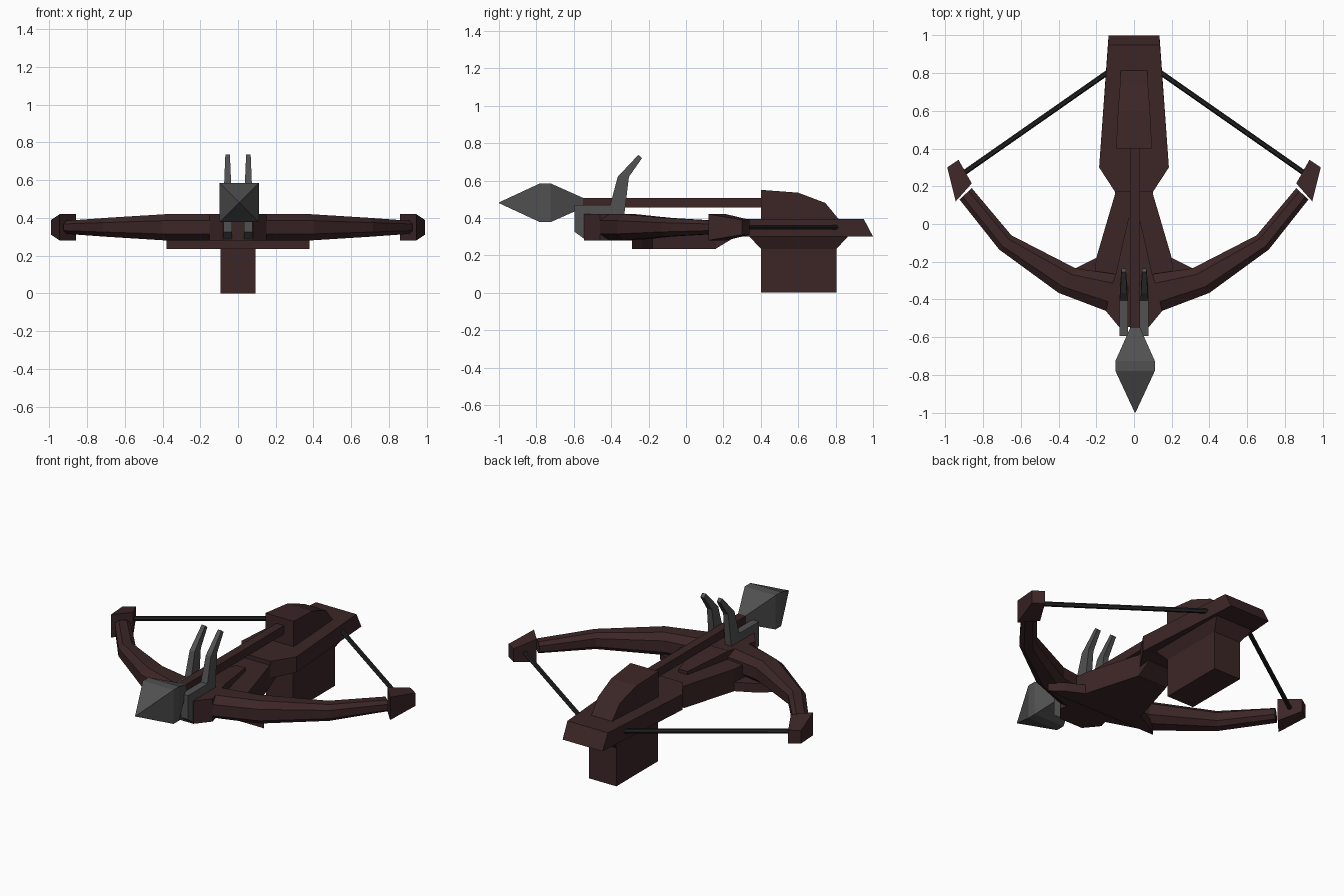
import bpy, bmesh, math
from mathutils import Vector

if "Cube" in bpy.data.objects:
    bpy.data.objects.remove(bpy.data.objects["Cube"])


def material(name, rgb):
    m = bpy.data.materials.new(name)
    m.diffuse_color = (*rgb, 1)
    m.use_nodes = True
    m.node_tree.nodes["Principled BSDF"].inputs["Base Color"].default_value = m.diffuse_color
    return m


WOOD = material("dark brown wood", (0.046, 0.019, 0.020))
STEEL = material("grey steel", (0.082, 0.082, 0.082))
CORD = material("black cord", (0.014, 0.014, 0.014))


def loft(name, rings, mat, mirror=False):
    """Skin a row of equal-sized point rings and cap both ends."""
    bm = bmesh.new()
    vs = [[bm.verts.new(p) for p in r] for r in rings]
    n = len(rings[0])
    for a, b in zip(vs, vs[1:]):
        for i in range(n):
            j = (i + 1) % n
            bm.faces.new((a[i], a[j], b[j], b[i]))
    bm.faces.new(vs[0])
    bm.faces.new(vs[-1])
    bmesh.ops.recalc_face_normals(bm, faces=bm.faces)
    me = bpy.data.meshes.new(name)
    bm.to_mesh(me)
    bm.free()
    me.materials.append(mat)
    ob = bpy.data.objects.new(name, me)
    bpy.context.collection.objects.link(ob)
    if mirror:
        md = ob.modifiers.new("mirror", 'MIRROR')
        md.use_mirror_merge = False
    return ob


def rect_y(y, hw, z0, z1, cx=0.0):
    """Rectangle facing along y."""
    return [(cx - hw, y, z0), (cx + hw, y, z0), (cx + hw, y, z1), (cx - hw, y, z1)]


def rect_z(z, hw, y0, y1):
    """Rectangle facing along z."""
    return [(-hw, y0, z), (hw, y0, z), (hw, y1, z), (-hw, y1, z)]


def oval(outer, inner, hz, zc=0.35):
    """Chamfered eight-sided ring between two plan points."""
    o, i = Vector((*outer, zc)), Vector((*inner, zc))
    c, d = (o + i) / 2, (o - i) / 2
    up = Vector((0, 0, hz))
    k = 0.5
    return [c + d * a + up * b for a, b in
            ((1, k), (k, 1), (-k, 1), (-1, k), (-1, -k), (-k, -1), (k, -1), (1, -k))]


def plan(name, half, z0, z1, mat):
    """Extrude a symmetric plan outline given by its +x half."""
    pts = half + [(-x, y) for x, y in reversed(half)]
    return loft(name, [[(x, y, z) for x, y in pts] for z in (z0, z1)], mat)


# Bow limbs, with chunky tips and the string
loft("bow_limb", [oval((0.0, -0.53), (0.0, -0.27), 0.07),
                  oval((0.15, -0.46), (0.10, -0.265), 0.07),
                  oval((0.40, -0.365), (0.31, -0.235), 0.07),
                  oval((0.715, -0.135), (0.65, -0.06), 0.05),
                  oval((0.925, 0.13), (0.86, 0.19), 0.035)], WOOD, True)
plan("bow_hub", [(0.08, -0.545), (0.15, -0.46), (0.10, -0.27)], 0.28, 0.42, WOOD)


def upright(a, b, hz):
    return [(*a, 0.35 - hz), (*b, 0.35 - hz), (*b, 0.35 + hz), (*a, 0.35 + hz)]


loft("limb_tip", [upright((0.945, 0.12), (0.86, 0.215), 0.07),
                  upright((0.99, 0.30), (0.93, 0.34), 0.04)], WOOD, True)


def ring(p, axis, r, n=6):
    u = axis.cross(Vector((0, 0, 1))).normalized()
    w = axis.cross(u).normalized()
    return [p + r * (u * math.cos(t) + w * math.sin(t))
            for t in (math.tau * k / n for k in range(n))]


s0, s1 = Vector((0.91, 0.265, 0.35)), Vector((0.13, 0.81, 0.35))
loft("bow_string", [ring(s0, s1 - s0, 0.014), ring(s1, s1 - s0, 0.014)], CORD, True)

# Stock: flared web under the bow, neck, spine and rear body
plan("stock_web", [(0.38, -0.29), (0.31, -0.235), (0.20, -0.18), (0.10, 0.16)],
     0.235, 0.29, WOOD)
loft("stock_neck", [rect_y(-0.28, 0.21, 0.25, 0.37), rect_y(-0.18, 0.20, 0.25, 0.37),
                    rect_y(0.16, 0.10, 0.236, 0.37), rect_y(0.25, 0.10, 0.29, 0.37)],
     WOOD)
loft("stock_spine", [rect_y(-0.28, 0.10, 0.30, 0.42), rect_y(0.03, 0.03, 0.30, 0.39)], WOOD)
loft("stock_rear", [rect_y(0.17, 0.10, 0.29, 0.395), rect_y(0.30, 0.185, 0.30, 0.395),
                    [(-0.135, 1.0, 0.30), (0.135, 1.0, 0.30),
                     (0.137, 0.95, 0.395), (-0.137, 0.95, 0.395)]], WOOD)

# Raised housing behind the bolt
loft("top_housing", [rect_y(0.40, 0.095, 0.35, 0.55), rect_y(0.60, 0.085, 0.35, 0.535),
                     rect_y(0.745, 0.074, 0.35, 0.48), rect_y(0.815, 0.07, 0.35, 0.395)],
     WOOD)

# Grip block below the rear body, flaring where it joins
loft("grip_block", [rect_z(0.0, 0.092, 0.40, 0.805), rect_z(0.235, 0.092, 0.40, 0.805),
                    rect_z(0.305, 0.13, 0.335, 0.87)], WOOD)

# Bolt: shaft and four-sided head
loft("bolt_shaft", [rect_y(-0.57, 0.026, 0.455, 0.507, 0.005),
                    rect_y(0.42, 0.026, 0.455, 0.507, 0.005)], WOOD)
loft("bolt_head", [rect_y(y, h, 0.481 - h, 0.481 + h, 0.006) for y, h in
                   ((-1.0, 0.002), (-0.78, 0.104), (-0.725, 0.104), (-0.55, 0.026))], STEEL)

# Pair of steel sight prongs hooked over the front
stations = [((-0.595, 0.325), (-0.54, 0.285), 0.023), ((-0.595, 0.47), (-0.54, 0.415), 0.023),
            ((-0.405, 0.47), (-0.33, 0.415), 0.022), ((-0.365, 0.62), (-0.305, 0.62), 0.017),
            ((-0.255, 0.737), (-0.235, 0.72), 0.012)]
loft("sight_prong", [[(0.055 - w, *a), (0.055 + w, *a), (0.055 + w, *b), (0.055 - w, *b)]
                     for a, b, w in stations], STEEL, True)
